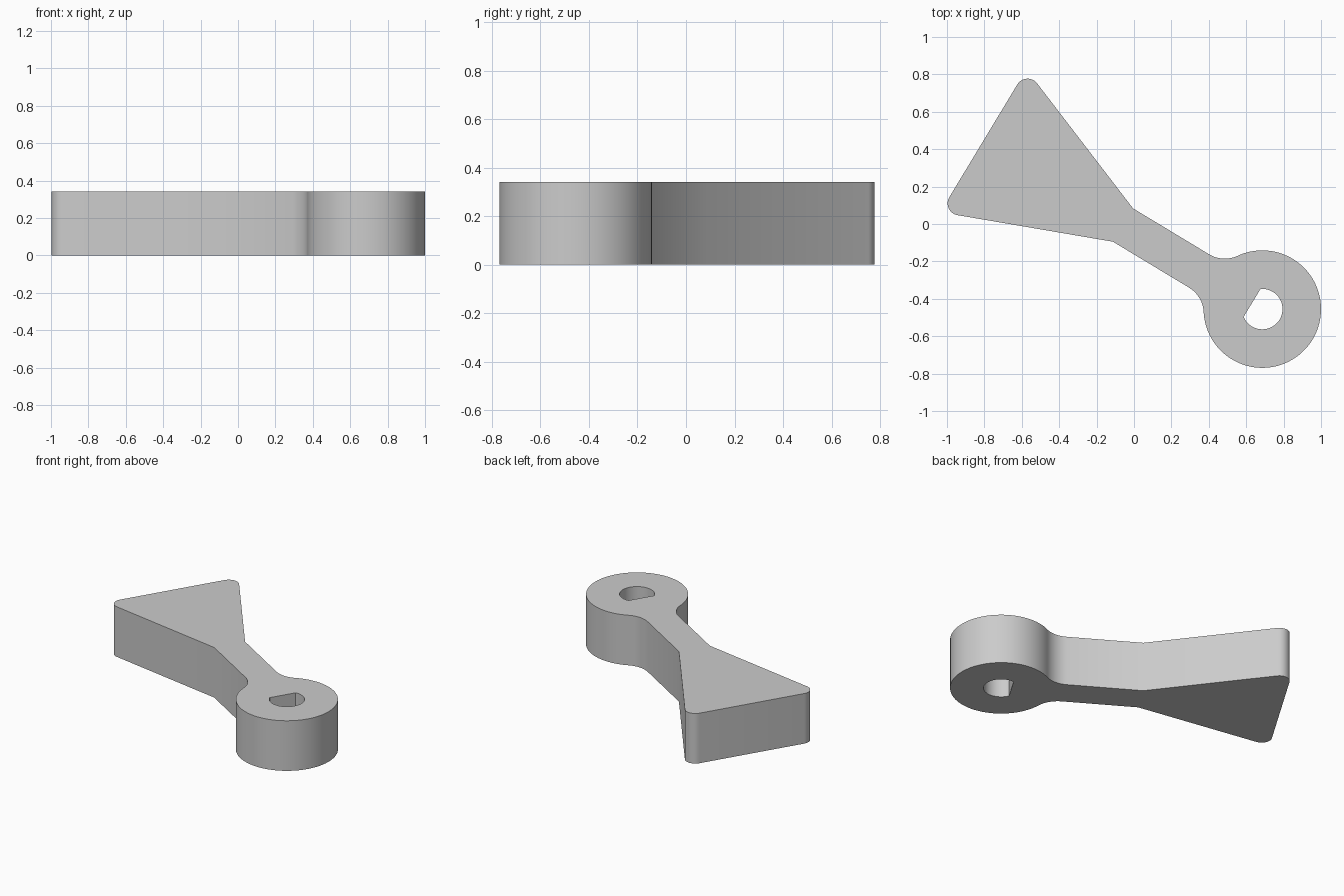
import bpy, bmesh
from math import radians, degrees, sin, cos, tan, atan2, acos, sqrt, pi
from mathutils import Matrix

cube = bpy.data.objects.get("Cube")
if cube:
    bpy.data.objects.remove(cube, do_unlink=True)

HEIGHT = 0.34
HUB_R, BORE_R, BORE_FLAT = 0.314, 0.108, 0.064
NECK_U, NECK_HALF = 0.87, 0.104          # where the arm starts to flare
END_U, FLARE = 1.742, radians(21.4)      # far edge and flare half angle
FILLET_R, CORNER_R = 0.162, 0.064


def arc(cx, cy, r, start, end, steps):
    """Points on an arc, both ends included."""
    angles = [start + (end - start) * i / steps for i in range(steps + 1)]
    return [(cx + r * cos(a), cy + r * sin(a)) for a in angles]


# Half outline in the arm's own frame: hub at the origin, arm along +x
fillet_y = NECK_HALF + FILLET_R
fillet_x = sqrt((HUB_R + FILLET_R) ** 2 - fillet_y ** 2)
hub_angle = atan2(fillet_y, fillet_x)
corner_y = (NECK_HALF + (END_U - NECK_U) * tan(FLARE)
            - CORNER_R / tan((pi / 2 - FLARE) / 2))

half = arc(0, 0, HUB_R, pi, hub_angle, 44)
half += arc(fillet_x, fillet_y, FILLET_R, hub_angle + pi, 1.5 * pi, 12)[1:]
half.append((NECK_U, NECK_HALF))
half += arc(END_U - CORNER_R, corner_y, CORNER_R, pi / 2 + FLARE, 0, 12)
outline = half + [(x, -y) for x, y in reversed(half[1:])]

# D-shaped bore with its flat towards the arm
flat_angle = acos(BORE_FLAT / BORE_R)
bore = arc(0, 0, BORE_R, flat_angle, 2 * pi - flat_angle, 40)

# Fill between both loops and extrude upwards
bm = bmesh.new()
edges = []
for loop in (outline, bore):
    verts = [bm.verts.new((x, y, 0)) for x, y in loop]
    edges += [bm.edges.new((v, verts[i - 1])) for i, v in enumerate(verts)]
bmesh.ops.triangle_fill(bm, edges=edges, use_beauty=True)
top = bmesh.ops.extrude_face_region(bm, geom=bm.faces[:], use_keep_orig=True)
bmesh.ops.translate(bm, vec=(0, 0, HEIGHT),
                    verts=[g for g in top["geom"] if isinstance(g, bmesh.types.BMVert)])
bmesh.ops.recalc_face_normals(bm, faces=bm.faces[:])

# Swing the arm to the back right and place the hub
bm.transform(Matrix.Translation((0.686, -0.455, 0)) @ Matrix.Rotation(radians(148.9), 4, "Z"))
mesh = bpy.data.meshes.new("lever_arm")
bm.to_mesh(mesh)
bm.free()
lever = bpy.data.objects.new("lever_arm", mesh)
bpy.context.collection.objects.link(lever)

# Plain grey material
GREY = (0.6, 0.6, 0.6, 1)
mat = bpy.data.materials.new("light_grey")
mat.use_nodes = True
mat.diffuse_color = GREY
mat.node_tree.nodes["Principled BSDF"].inputs["Base Color"].default_value = GREY
mesh.materials.append(mat)

# Smooth round walls, sharp rims
bpy.ops.object.select_all(action="DESELECT")
lever.select_set(True)
bpy.context.view_layer.objects.active = lever
bpy.ops.object.shade_smooth_by_angle(angle=radians(30))
